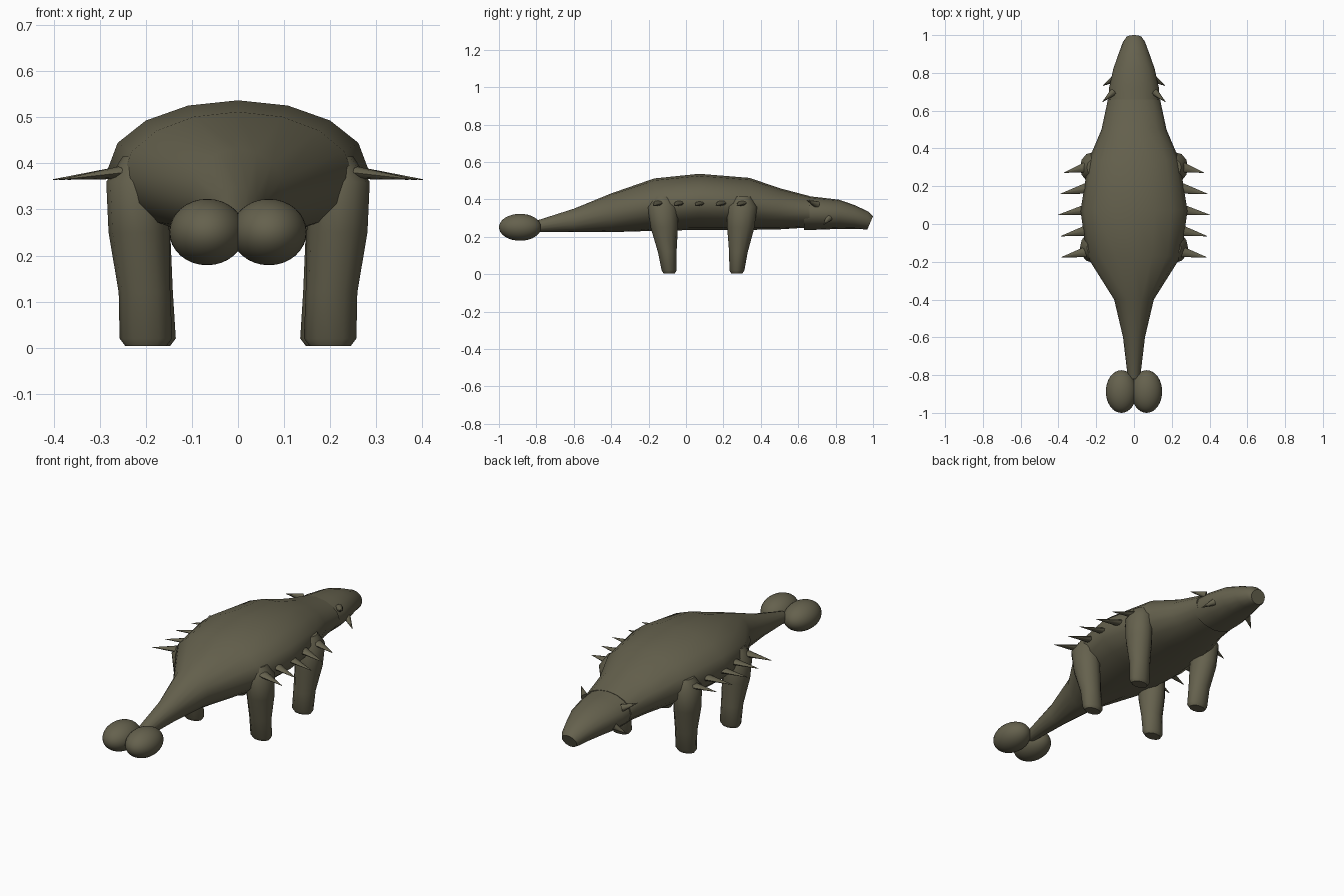
import bpy, bmesh, math
from mathutils import Vector

if "Cube" in bpy.data.objects:
    bpy.data.objects.remove(bpy.data.objects["Cube"])

hide = bpy.data.materials.new("olive_hide")
hide.use_nodes = True
COLOR = (0.13, 0.12, 0.075, 1)
hide.diffuse_color = COLOR
hide.node_tree.nodes["Principled BSDF"].inputs["Base Color"].default_value = COLOR


def finish(bm, name, angle=40):
    bmesh.ops.recalc_face_normals(bm, faces=bm.faces)
    mesh = bpy.data.meshes.new(name)
    bm.to_mesh(mesh)
    bm.free()
    obj = bpy.data.objects.new(name, mesh)
    bpy.context.collection.objects.link(obj)
    mesh.materials.append(hide)
    bpy.ops.object.select_all(action='DESELECT')
    bpy.context.view_layer.objects.active = obj
    obj.select_set(True)
    bpy.ops.object.shade_smooth_by_angle(angle=math.radians(angle))
    return obj


def loft(name, rings, sides, angle=40):
    """Skin elliptical rings given as (centre, first half axis, second half axis)."""
    bm = bmesh.new()
    loops = []
    for centre, u, v in rings:
        steps = [2 * math.pi * i / sides for i in range(sides)]
        loops.append([bm.verts.new(Vector(centre) + Vector(u) * math.cos(a)
                                   + Vector(v) * math.sin(a)) for a in steps])
    for a, b in zip(loops, loops[1:]):
        for i in range(sides):
            j = (i + 1) % sides
            bm.faces.new((a[i], a[j], b[j], b[i]))
    bm.faces.new(loops[0])
    bm.faces.new(loops[-1])
    return finish(bm, name, angle)


def trunk(name, sections):
    """Sections are (y, top, bottom, half width, forward lean of the top)."""
    rings = [((0, y, (t + b) / 2), (w, 0, 0), (0, lean, (t - b) / 2))
             for y, t, b, w, lean in sections]
    return loft(name, rings, 16)


def spike(name, base, tip, radius, flat=1.0):
    base, tip = Vector(base), Vector(tip)
    axis = (tip - base).normalized()
    side = axis.cross(Vector((0, 0, 1))).normalized()
    up = side.cross(axis)
    rings = [(base + (tip - base) * f, side * radius * s, up * radius * flat * s)
             for f, s in ((0, 1), (1, 0.04))]
    return loft(name, rings, 8, 50)


# Body and tail in one skin, then the head
trunk("body_and_tail", [
    (-0.82, 0.28, 0.225, 0.032, 0), (-0.6, 0.35, 0.225, 0.058, 0),
    (-0.4, 0.432, 0.225, 0.105, 0), (-0.17, 0.512, 0.232, 0.25, 0),
    (0.07, 0.537, 0.237, 0.283, 0), (0.34, 0.515, 0.237, 0.24, 0),
    (0.5, 0.46, 0.24, 0.172, 0), (0.66, 0.418, 0.25, 0.138, 0)])
trunk("head", [
    (0.63, 0.42, 0.237, 0.135, 0), (0.72, 0.41, 0.238, 0.132, 0),
    (0.82, 0.398, 0.243, 0.11, 0), (0.9, 0.37, 0.243, 0.082, 0),
    (0.965, 0.335, 0.24, 0.058, 0.01), (0.985, 0.31, 0.24, 0.043, 0.015)])

for side, label in ((1, "left"), (-1, "right")):
    # Legs: upper part sunk into the flank, tapering to a blunt foot
    for leg, y, foot in (("hind_leg", -0.125, 0.035), ("front_leg", 0.3, -0.028)):
        inset = 0 if leg == "hind_leg" else 0.008
        rings = []
        for z, x, wx, wy, shift in (
                (0.415, 0.2, 0.05, 0.05, 0), (0.36, 0.22, 0.066, 0.08, 0),
                (0.25, 0.215, 0.066, 0.073, 0.25), (0.12, 0.203, 0.056, 0.05, 0.7),
                (0.02, 0.2, 0.057, 0.04, 1), (0.004, 0.2, 0.045, 0.03, 1)):
            drop = inset * shift
            rings.append(((side * (x - drop), y + foot * shift, z),
                          (wx, 0, 0), (0, wy, 0)))
        loft(label + "_" + leg, rings, 12, 50)

    # Flank spikes sweeping back toward the tail
    for i, tip_x in enumerate((0.37, 0.388, 0.402, 0.386, 0.384)):
        y = 0.3 - 0.112 * i
        spike(f"{label}_flank_spike_{i + 1}", (side * 0.255, y, 0.38),
              (side * tip_x, y - 0.028, 0.365), 0.028, 0.5)

    # Head horns and cheek horns
    spike(label + "_head_horn", (side * 0.108, 0.7, 0.372),
          (side * 0.168, 0.645, 0.395), 0.02)
    spike(label + "_cheek_horn", (side * 0.11, 0.765, 0.3),
          (side * 0.165, 0.732, 0.262), 0.018)

    # Tail club lobes
    bm = bmesh.new()
    bmesh.ops.create_uvsphere(bm, u_segments=32, v_segments=16, radius=1)
    bmesh.ops.scale(bm, vec=(0.082, 0.113, 0.072), verts=bm.verts)
    bmesh.ops.translate(bm, vec=(side * 0.067, -0.887, 0.251), verts=bm.verts)
    finish(bm, label + "_tail_club")
